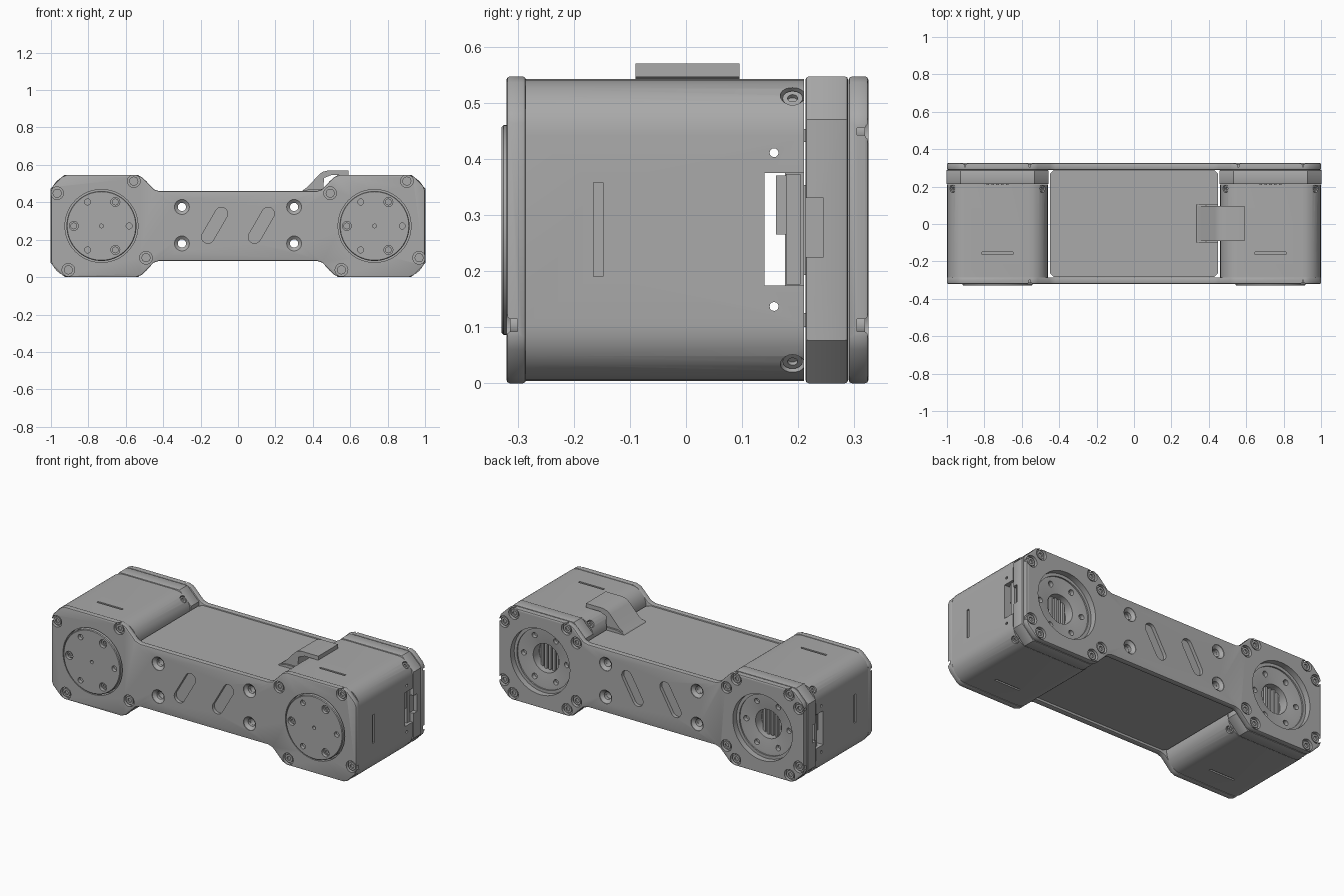
import bpy, bmesh, math
from mathutils import Matrix, Vector

cube = bpy.data.objects.get("Cube")
if cube:
    bpy.data.objects.remove(cube)

grey = bpy.data.materials.new("satin grey")
grey.use_nodes = True
grey.diffuse_color = (0.4, 0.4, 0.4, 1)
grey.node_tree.nodes["Principled BSDF"].inputs["Base Color"].default_value = (0.4, 0.4, 0.4, 1)

MOTOR_X, MID_Z = 0.73, 0.2735
FRONT_Y, BACK_Y = -0.32, 0.325
SCREWS = [(-.237, .175), (.173, .24), (-.177, -.235), (.238, -.17)]
SIDES = (-1, 1)


def facing(direction, x, y, z):
    """Matrix whose local z points out along direction."""
    if abs(direction[1]) == 1:
        rot = Matrix.Rotation(-direction[1] * math.pi / 2, 4, 'X')
    else:
        rot = Vector(direction).to_track_quat('Z', 'Y').to_matrix().to_4x4()
    return Matrix.Translation((x, y, z)) @ rot


def front(x, z, y=FRONT_Y):
    return facing((0, -1, 0), x, y, z)


def back(x, z, y=BACK_Y):
    return facing((0, 1, 0), x, y, z)


def stack(bm, rings):
    """Skin a list of equal-length vertex rings and cap both ends."""
    rows = [[bm.verts.new(p) for p in ring] for ring in rings]
    n = len(rows[0])
    for a, b in zip(rows, rows[1:]):
        for i in range(n):
            j = (i + 1) % n
            bm.faces.new((a[i], a[j], b[j], b[i]))
    bm.faces.new(rows[0][::-1])
    bm.faces.new(rows[-1])


def lathe(bm, profile, mat, n=24):
    turn = [2 * math.pi * i / n for i in range(n)]
    stack(bm, [[mat @ Vector((r * math.cos(a), r * math.sin(a), h)) for a in turn]
               for r, h in profile])


def prism(bm, outline, h0, h1, mat):
    stack(bm, [[mat @ Vector((u, v, h)) for u, v in outline] for h in (h0, h1)])


def box(bm, x0, x1, y0, y1, z0, z1):
    prism(bm, [(x0, y0), (x1, y0), (x1, y1), (x0, y1)], z0, z1, Matrix())


def rounded(w, h, r, seg=6):
    pts = []
    for k, (sx, sy) in enumerate([(1, 1), (-1, 1), (-1, -1), (1, -1)]):
        for i in range(seg + 1):
            a = (k + i / seg) * math.pi / 2
            pts.append((sx * (w / 2 - r) + r * math.cos(a), sy * (h / 2 - r) + r * math.sin(a)))
    return pts


def make(name, build, bevel=0):
    bm = bmesh.new()
    build(bm)
    bmesh.ops.recalc_face_normals(bm, faces=bm.faces)
    mesh = bpy.data.meshes.new(name)
    bm.to_mesh(mesh)
    bm.free()
    mesh.materials.append(grey)
    ob = bpy.data.objects.new(name, mesh)
    bpy.context.collection.objects.link(ob)
    if bevel:
        mod = ob.modifiers.new("edge", 'BEVEL')
        mod.width, mod.segments = bevel, 2
        mod.limit_method, mod.angle_limit = 'ANGLE', math.radians(50)
        apply(ob, mod)
    return ob


def apply(ob, mod):
    with bpy.context.temp_override(object=ob, active_object=ob, selected_objects=[ob]):
        bpy.ops.object.modifier_apply(modifier=mod.name)


def cut(ob, build):
    tool = make("cutter", build)
    tool.hide_render = True
    mod = ob.modifiers.new("cut", 'BOOLEAN')
    mod.operation, mod.solver, mod.object = 'DIFFERENCE', 'EXACT', tool
    apply(ob, mod)
    bpy.data.objects.remove(tool)


def screw(bm, mat, r=0.024):
    lathe(bm, [(r, -.022), (r, -.006), (r * .5, -.006), (r * .5, -.014)], mat, 16)


# End plates: dog-bone outline mirrored from one quarter
quarter = [(.42, .186), (.45, .196), (.515, .262), (.545, .2735),
           (.915, .2735), (.94, .263), (.99, .213), (1, .19)]
half = quarter + [(x, -z) for x, z in reversed(quarter)]
outline = half + [(-x, -z) for x, z in half]
slot = [(u * .9, v * .9) for u, v in rounded(.075, .235, .037)]
lean = Matrix.Rotation(math.radians(-30), 4, 'Z')
bore = [(.195, -.06), (.195, .02)]
pocket = [(.034, -.02), (.034, .02)]
sink = [(.022, -.06), (.022, -.018), (.04, -.003), (.04, .02)]

for name, place, mirrors in (("front_plate", front, (1,)), ("back_plate", back, SIDES)):
    spots = [(s * MOTOR_X + m * dx, MID_Z + dz) for s in SIDES for m in mirrors for dx, dz in SCREWS]
    plate = make(name, lambda bm: prism(bm, outline, -.035, 0, place(0, MID_Z)), .006)

    def bores(bm):
        for s in SIDES:
            lathe(bm, bore, place(s * MOTOR_X, MID_Z), 48)
            for z in (.18, .375):
                lathe(bm, sink, place(s * .3, z))
            tilt = lean if place is front else lean.inverted()
            prism(bm, slot, -.02, .02, place(s * .125, .277) @ tilt)
    cut(plate, bores)
    for x, z in spots:
        cut(plate, lambda bm: lathe(bm, pocket, place(x, z), 20))
    make(name + "_screws", lambda bm: [screw(bm, place(x, z)) for x, z in spots])

# Hollow middle housing between the plates
middle = make("middle_housing", lambda bm: prism(
    bm, rounded(.9, .572, .02, 1), .1, .453, Matrix.Translation((0, .003, 0))))
cut(middle, lambda bm: box(bm, -.6, .6, -.25, .26, .125, .43))
cut(middle, lambda bm: [lathe(bm, [(.022, -.5), (.022, .5)], front(s * .3, z, 0))
                        for s in SIDES for z in (.18, .375)])

for s in SIDES:
    side = "left" if s > 0 else "right"
    cx = s * MOTOR_X
    corners = [(a, b) for a in SIDES for b in SIDES]

    # Motor case with rounded corners
    case = make(side + "_motor_case", lambda bm: prism(
        bm, rounded(.538, .538, .1, 8), -.21, .286, front(cx, MID_Z, 0)))

    def corner(a, b):
        return facing((a, 0, b), cx + a * .239, .19, MID_Z + b * .239)

    def details(bm):
        # raised-edge marks on top, bottom and outer end
        for z in (.005, .542):
            box(bm, cx - .083, cx + .083, -.162, -.15, z - .008, z + .008)
        box(bm, s * .99, s * 1.02, -.165, -.148, .19, .358)
        for a, b in corners:
            lathe(bm, [(.022, -.025), (.022, .05)], corner(a, b), 20)
    cut(case, details)
    cut(case, lambda bm: box(bm, s * .3, s * 1.1, .14, .176, .174, .375))
    cut(case, lambda bm: box(bm, s * .95, s * 1.1, .15, .23, .174, .375))
    cut(case, lambda bm: [lathe(bm, [(.008, -.6), (.008, .6)], facing((1, 0, 0), cx, .157, z), 12)
                          for z in (.137, .411)])
    cut(case, lambda bm: lathe(bm, [(.085, -.12), (.085, .1)], back(cx, MID_Z, .25), 40))
    make(side + "_case_screws", lambda bm: [screw(bm, corner(a, b), .018) for a, b in corners])

    # Connector in the end window
    make(side + "_connector", lambda bm: (
        box(bm, s * .95, s * .985, .178, .204, .176, .373),
        box(bm, s * .95, s * .98, .16, .18, .265, .37)))

    # Rear cover with stepped recess and spindle opening
    chamfer = [(x * .2735, z * .2735) for x, z in
               [(1, .72), (.72, 1), (-.72, 1), (-1, .72), (-1, -.72), (-.72, -1), (.72, -1), (1, -.72)]]
    cover = make(side + "_rear_cover", lambda bm: prism(bm, chamfer, .213, .289, back(cx, MID_Z, 0)), .006)
    cut(cover, lambda bm: lathe(bm, [(.085, -.1), (.085, -.02), (.165, -.008), (.178, -.008), (.178, .02)],
                                back(cx, MID_Z, .289), 48))
    cut(cover, lambda bm: box(bm, s * .98, s * 1.1, .2, .245, .225, .33))
    cut(cover, lambda bm: [lathe(bm, [(.016, -.035), (.016, .02)],
                                 back(cx + .14 * math.cos(k * math.pi / 3),
                                      MID_Z + .14 * math.sin(k * math.pi / 3), .289), 16)
                           for k in range(6)])
    make(side + "_spindle_ribs", lambda bm: [
        box(bm, cx + k * .026 - .007, cx + k * .026 + .007, .2, .235, MID_Z - .08, MID_Z + .08)
        for k in range(-2, 3)])

    # Output disc with alternating hole sizes
    disc = make(side + "_output_disc", lambda bm: lathe(
        bm, [(.187, -.045), (.187, .005), (.183, .009)], front(cx, MID_Z), 64))

    def disc_holes(bm):
        lathe(bm, [(.01, -.02), (.01, .03)], front(cx, MID_Z), 16)
        for k in range(6):
            a = k * math.pi / 3
            r = .024 if k % 2 else .016
            lathe(bm, [(r, -.012), (r, .03)],
                  front(cx + .148 * math.cos(a), MID_Z + .148 * math.sin(a)), 20)
    cut(disc, disc_holes)
    make(side + "_disc_screws", lambda bm: [
        screw(bm, front(cx + .148 * math.cos(a), MID_Z + .148 * math.sin(a), FRONT_Y - .003), .018)
        for a in (math.pi / 3, math.pi, math.pi * 5 / 3)])

# Cable guide rising from the housing onto the left motor
guide = [(.33, .45), (.345, .463), (.375, .485), (.43, .545), (.45, .562), (.48, .57), (.59, .57),
         (.59, .546), (.5, .546), (.46, .53), (.455, .45)]
make("cable_guide", lambda bm: prism(bm, guide, -.095, .09, front(0, 0, 0)))
make("cable_guide_foot", lambda bm: prism(
    bm, [(.33, .45), (.34, .46), (.385, .47), (.45, .47), (.45, .45)], -.105, .1, front(0, 0, 0)))

# Smooth shading with crisp edges
for ob in bpy.context.scene.objects:
    ob.select_set(ob.type == 'MESH')
    if ob.type == 'MESH':
        bpy.context.view_layer.objects.active = ob
bpy.ops.object.shade_smooth_by_angle(angle=math.radians(30))
